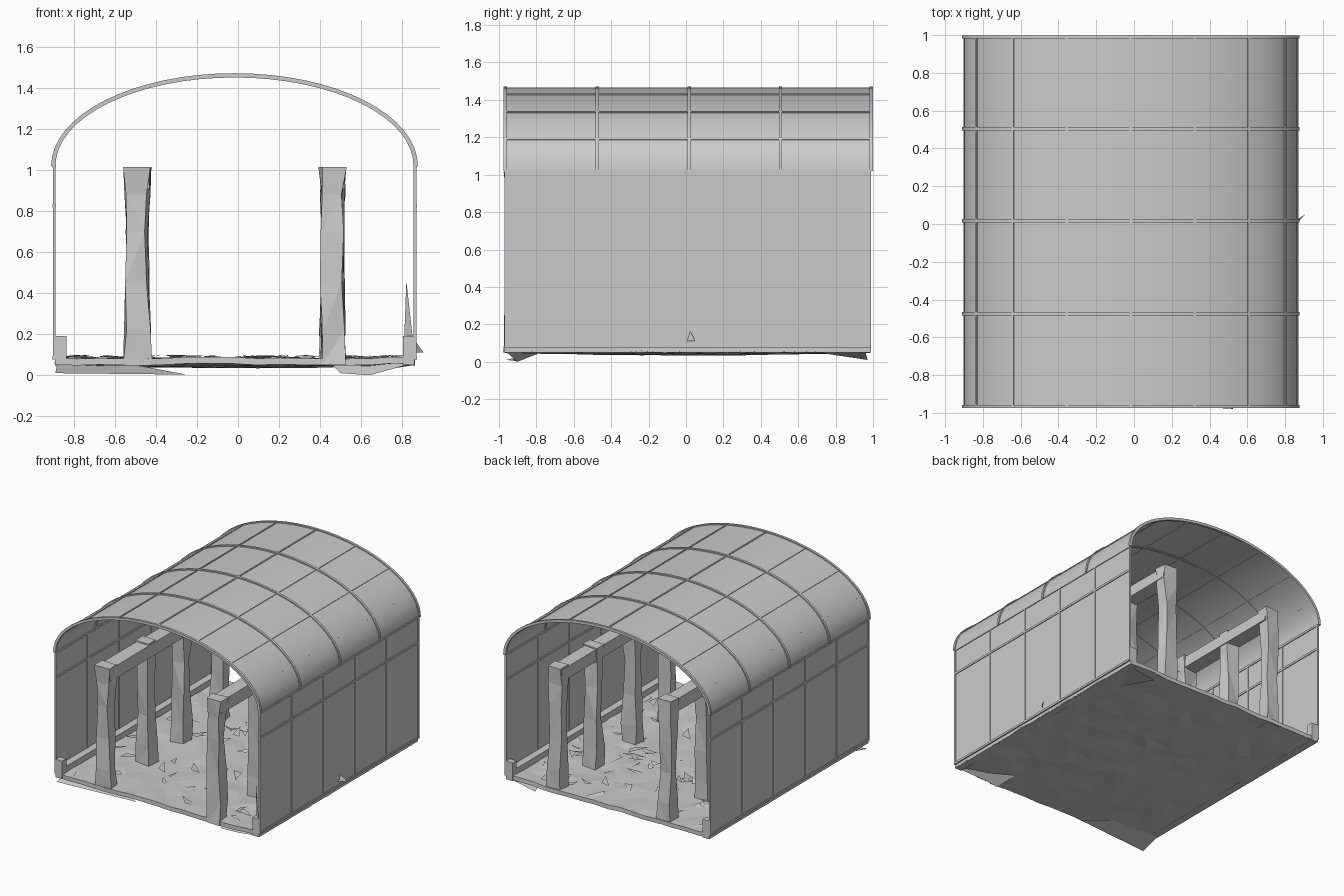
import bpy, bmesh, math, random
from mathutils import Vector, Matrix

if "Cube" in bpy.data.objects:
    bpy.data.objects.remove(bpy.data.objects["Cube"])

random.seed(4)
CX, A, B, SPRING = -0.017, 0.882, 0.44, 1.02      # arch centre, half width, rise, base
Y0, Y1 = -0.97, 0.988
WALLS = {"left": -0.895, "right": 0.863}

grey = bpy.data.materials.new("light grey")
grey.diffuse_color = (0.6, 0.6, 0.6, 1)
grey.use_nodes = True
grey.node_tree.nodes["Principled BSDF"].inputs["Base Color"].default_value = grey.diffuse_color


def finish(bm, name, smooth=False):
    bmesh.ops.recalc_face_normals(bm, faces=bm.faces)
    me = bpy.data.meshes.new(name)
    bm.to_mesh(me)
    bm.free()
    ob = bpy.data.objects.new(name, me)
    bpy.context.collection.objects.link(ob)
    me.materials.append(grey)
    if smooth:
        bpy.ops.object.select_all(action='DESELECT')
        ob.select_set(True)
        bpy.context.view_layer.objects.active = ob
        bpy.ops.object.shade_smooth_by_angle(angle=math.radians(35))
    return ob


def add_box(bm, lo, hi):
    lo, hi = Vector(lo), Vector(hi)
    m = Matrix.Translation((lo + hi) / 2) @ Matrix.Diagonal((*(hi - lo), 1))
    return bmesh.ops.create_cube(bm, size=1, matrix=m)["verts"]


def box(name, lo, hi):
    bm = bmesh.new()
    add_box(bm, lo, hi)
    return finish(bm, name)


def arch(t, off=0.0):
    return CX + (A + off) * math.cos(t), SPRING + (B + off) * math.sin(t)


def arch_shell(name, y0, y1, inner, outer, n=32):
    """Half-ellipse band swept between two depths."""
    bm = bmesh.new()
    rings = []
    for i in range(n + 1):
        t = math.pi * i / n
        (xi, zi), (xo, zo) = arch(t, inner), arch(t, outer)
        rings.append([bm.verts.new(p) for p in
                      ((xi, y0, zi), (xo, y0, zo), (xo, y1, zo), (xi, y1, zi))])
    for a, b in zip(rings, rings[1:]):
        for k in range(4):
            bm.faces.new((a[k], a[(k + 1) % 4], b[(k + 1) % 4], b[k]))
    bm.faces.new(rings[0])
    bm.faces.new(rings[-1])
    return finish(bm, name, True)


def rough_column(name, levels, jitter):
    """Tapered column through (centre x, centre y, z, half x, half y) levels."""
    bm = bmesh.new()
    rings = []
    for cx, cy, z, hx, hy in levels:
        rings.append([bm.verts.new((cx + sx * hx + random.uniform(-jitter, jitter),
                                    cy + sy * hy + random.uniform(-jitter, jitter), z))
                      for sx, sy in ((-1, -1), (1, -1), (1, 1), (-1, 1))])
    for a, b in zip(rings, rings[1:]):
        for k in range(4):
            bm.faces.new((a[k], a[(k + 1) % 4], b[(k + 1) % 4], b[k]))
    bm.faces.new(rings[0])
    bm.faces.new(rings[-1])
    bmesh.ops.triangulate(bm, faces=bm.faces)
    return finish(bm, name)


def shard(bm, *pts):
    bm.faces.new([bm.verts.new(p) for p in pts])


# Vaulted roof sheet with cross ribs and lengthwise purlins
arch_shell("roof_sheet", Y0, Y1, -0.004, 0.002)
for i, y in enumerate((-0.966, -0.475, 0.018, 0.505, 0.99)):
    arch_shell(f"roof_rib_{i}", y - 0.009, y + 0.009, -0.01, 0.011)
for i in range(1, 8):
    x, z = arch(math.pi * i / 8)
    bm = bmesh.new()
    normal = math.atan2(math.sin(math.pi * i / 8) / B, math.cos(math.pi * i / 8) / A)
    m = Matrix.Translation((x, (Y0 + Y1) / 2, z)) @ Matrix.Rotation(-normal, 4, 'Y') \
        @ Matrix.Diagonal((0.014, Y1 - Y0, 0.012, 1))
    bmesh.ops.create_cube(bm, size=1, matrix=m)
    finish(bm, f"roof_purlin_{i}")

# Side walls: thin panel, upright mullions and horizontal rails
for side, x in WALLS.items():
    box(f"{side}_wall_panel", (x - 0.002, Y0, 0.08), (x + 0.002, Y1, 1.025))
    bm = bmesh.new()
    for i in range(6):
        y = Y0 + 0.007 + i * (Y1 - Y0 - 0.014) / 5
        add_box(bm, (x - 0.007, y - 0.007, 0.078), (x + 0.007, y + 0.007, 1.025))
    for z in (0.085, 0.825, 1.02):
        add_box(bm, (x - 0.008, Y0, z - 0.008), (x + 0.008, Y1, z + 0.008))
    finish(bm, f"{side}_wall_frame")

    # Low curb and corner blocks inside the wall
    inward = 1 if side == "left" else -1
    xs = sorted((x + inward * 0.004, x + inward * 0.06))
    box(f"{side}_curb", (xs[0], Y0 + 0.02, 0.05), (xs[1], Y1 - 0.02, 0.13))
    for end, y in (("front", Y0), ("back", Y1 - 0.05)):
        box(f"{side}_{end}_corner_block", (xs[0], y, 0.05), (xs[1], y + 0.05, 0.19))

# Uneven ground slab
bm = bmesh.new()
bmesh.ops.create_grid(bm, x_segments=16, y_segments=16, size=1,
                      matrix=Matrix.Translation((-0.015, 0.008, 0)) @ Matrix.Diagonal((0.875, 0.975, 1, 1)))
for v in bm.verts:
    edge = max(abs(v.co.x + 0.015) / 0.875, abs(v.co.y) / 0.975)
    v.co.z = 0.071 + 0.014 * edge ** 2 + random.uniform(-0.006, 0.006)
bmesh.ops.triangulate(bm, faces=bm.faces)
ground = finish(bm, "ground_slab")
mod = ground.modifiers.new("thickness", 'SOLIDIFY')
mod.thickness = 0.032
mod.offset = -1

# Broken slivers lying over the ground
bm = bmesh.new()
for i in range(90):
    x, y = random.uniform(-0.8, 0.78), random.uniform(-0.9, 0.92)
    a = random.uniform(0, math.tau)
    r = random.uniform(0.04, 0.1)
    pts = [(x + r * math.cos(a + d) * s, y + r * math.sin(a + d) * s,
            0.085 + random.uniform(-0.008, 0.015))
           for d, s in ((0, 1), (2.3, 0.5), (3.5, 0.9))]
    shard(bm, *pts)
finish(bm, "ground_slivers")

# Torn flaps hanging from the slab corners and sticking out of the right wall
bm = bmesh.new()
shard(bm, (-0.89, -0.96, 0.01), (-0.25, -0.9, 0.003), (-0.5, -0.8, 0.05), (-0.88, -0.75, 0.06))
shard(bm, (0.5, -0.93, 0.01), (0.64, -0.9, 0.0), (0.86, -0.97, 0.06), (0.45, -0.75, 0.06))
shard(bm, (0.62, 0.97, 0.01), (0.86, 0.96, 0.05), (0.7, 0.7, 0.05))
shard(bm, (0.86, 0.0, 0.11), (0.905, 0.05, 0.11), (0.86, 0.02, 0.17))
shard(bm, (0.82, -0.95, 0.46), (0.85, -0.96, 0.19), (0.81, -0.93, 0.19))
finish(bm, "torn_flaps")

# Two rows of rough posts, each row carrying a beam
for side, x in (("left", -0.49), ("right", 0.46)):
    for i, y in enumerate((-0.92, -0.43, 0.0, 0.48, 0.92)):
        rough_column(f"{side}_post_{i}", [
            (x, y, 0.05, 0.062, 0.05), (x, y, 0.22, 0.055, 0.045),
            (x, y, 0.45, 0.05, 0.04), (x, y, 0.7, 0.047, 0.04),
            (x, y, 0.88, 0.052, 0.045), (x, y, 1.015, 0.058, 0.048)], 0.012)
    bm = bmesh.new()
    for v in add_box(bm, (x - 0.055, -0.95, 0.91), (x + 0.055, 0.95, 1.005)):
        v.co.x += random.uniform(-0.01, 0.01)
    finish(bm, f"{side}_beam")
